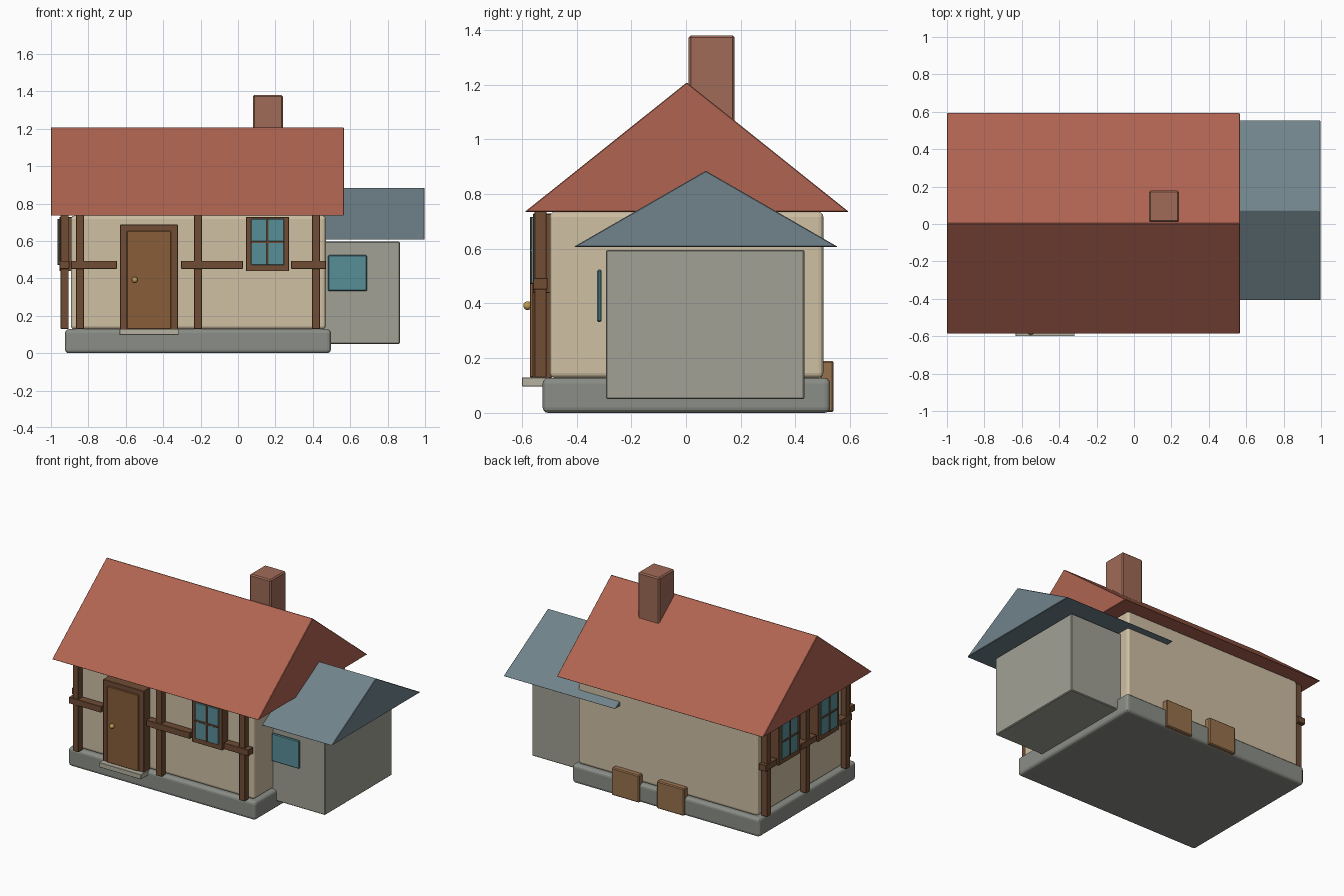
import bpy, bmesh
from mathutils import Vector

if "Cube" in bpy.data.objects:
    bpy.data.objects.remove(bpy.data.objects["Cube"])


def mat(name, rgb):
    m = bpy.data.materials.new(name)
    m.diffuse_color = [(c / 255) ** 2.2 for c in rgb] + [1]
    m.use_nodes = True
    m.node_tree.nodes["Principled BSDF"].inputs["Base Color"].default_value = m.diffuse_color
    return m


PLASTER = mat("plaster", (205, 190, 162))
TIMBER = mat("timber", (112, 78, 56))
DOOR = mat("door_wood", (136, 94, 60))
STONE = mat("stone", (138, 141, 134))
STEP = mat("pale_stone", (180, 176, 160))
ANNEX = mat("annex_plaster", (160, 160, 149))
TILE = mat("red_tile", (174, 100, 82))
SLATE = mat("blue_slate", (112, 130, 138))
BRICK = mat("brick", (158, 106, 88))
GLASS = mat("glass", (88, 140, 150))
BRASS = mat("brass", (190, 155, 85))
HATCH = mat("hatch_wood", (150, 112, 78))


def finish(name, bm, material, bevel=0, segments=1):
    bmesh.ops.recalc_face_normals(bm, faces=bm.faces)
    if bevel:
        bmesh.ops.bevel(bm, geom=bm.edges[:], offset=bevel, segments=segments,
                        profile=0.5, affect='EDGES')
    me = bpy.data.meshes.new(name)
    bm.to_mesh(me)
    bm.free()
    me.materials.append(material)
    ob = bpy.data.objects.new(name, me)
    bpy.context.collection.objects.link(ob)
    return ob


def box(name, x, y, z, material, bevel=0.002, segments=1):
    """Box from (min, max) ranges."""
    bm = bmesh.new()
    bmesh.ops.create_cube(bm, size=1)
    for v in bm.verts:
        v.co = Vector([r[0] if c < 0 else r[1] for r, c in zip((x, y, z), v.co)])
    return finish(name, bm, material, bevel, segments)


def gable_roof(name, x, y, z, material):
    """Solid triangular prism with its ridge along x."""
    bm = bmesh.new()
    profile = [(y[0], z[0]), (y[1], z[0]), ((y[0] + y[1]) / 2, z[1])]
    face = bm.faces.new([bm.verts.new((x[0], a, b)) for a, b in profile])
    ext = bmesh.ops.extrude_face_region(bm, geom=[face], use_keep_orig=True)
    verts = [g for g in ext["geom"] if isinstance(g, bmesh.types.BMVert)]
    bmesh.ops.translate(bm, verts=verts, vec=(x[1] - x[0], 0, 0))
    return finish(name, bm, material, 0.003)


def wall_box(side, name, along, depth, z, material):
    """Box on the front or left wall; depth is measured outward from the wall."""
    if side == "front":
        return box("front_" + name, along, (-0.5 - depth[1], -0.5 - depth[0]), z, material)
    return box("left_" + name, (-0.895 - depth[1], -0.895 - depth[0]), along, z, material)


def window(side, c):
    h = 0.088
    wall_box(side, "window_frame", (c - 0.115, c + 0.115), (-0.01, 0.06), (0.438, 0.728), TIMBER)
    wall_box(side, "window_glass", (c - h, c + h), (0.04, 0.066), (0.472, 0.717), GLASS)
    wall_box(side, "window_mullion", (c - 0.006, c + 0.006), (0.05, 0.071), (0.472, 0.717), TIMBER)
    wall_box(side, "window_crossbar", (c - h, c + h), (0.05, 0.071), (0.588, 0.600), TIMBER)


# Main house body
box("foundation", (-0.925, 0.497), (-0.524, 0.527), (0, 0.128), STONE, 0.02, 3)
box("main_walls", (-0.893, 0.47), (-0.498, 0.502), (0.128, 0.735), PLASTER, 0.018, 3)
gable_roof("main_roof", (-1, 0.566), (-0.589, 0.595), (0.735, 1.208), TILE)
box("chimney", (0.08, 0.24), (0.01, 0.178), (0.98, 1.38), BRICK, 0.008)

# Annex
box("annex_walls", (0.28, 0.866), (-0.293, 0.433), (0.05, 0.596), ANNEX, 0.005)
gable_roof("annex_roof", (0.15, 0.998), (-0.41, 0.555), (0.607, 0.885), SLATE)
box("annex_window", (0.481, 0.69), (-0.325, -0.309), (0.332, 0.524), GLASS, 0.005)

# Timber framing: posts, then rail pieces between the openings
POSTS = {"front": (-0.845, -0.214, 0.417), "left": (0.455, 0.03, -0.405)}
RAILS = {"front": ((-0.893, -0.647), (-0.305, 0.027), (0.283, 0.47)),
         "left": ((0.374, 0.5), (-0.054, 0.114), (-0.44, -0.314))}
WINDOWS = {"front": (0.158,), "left": (0.243, -0.184)}
for side in ("front", "left"):
    for c in POSTS[side]:
        wall_box(side, "post", (c - 0.0215, c + 0.0215), (0.01, 0.054), (0.13, 0.74), TIMBER)
    for span in RAILS[side]:
        wall_box(side, "rail", span, (0.006, 0.06), (0.451, 0.494), TIMBER)
    for c in WINDOWS[side]:
        window(side, c)

# Door, knob and step
box("door_frame", (-0.631, -0.321), (-0.562, -0.49), (0.128, 0.687), TIMBER)
box("door", (-0.595, -0.358), (-0.571, -0.54), (0.13, 0.653), DOOR, 0.003)
box("door_step", (-0.634, -0.317), (-0.6, -0.5), (0.097, 0.13), STEP)
bm = bmesh.new()
bmesh.ops.create_uvsphere(bm, u_segments=16, v_segments=10, radius=0.016)
bmesh.ops.translate(bm, verts=bm.verts, vec=(-0.552, -0.579, 0.392))
for f in bm.faces:
    f.smooth = True
finish("door_knob", bm, BRASS)

# Hatches at the back
for x0 in (-0.02, -0.362):
    box("back_hatch", (x0, x0 + 0.208), (0.49, 0.54), (0.003, 0.19), HATCH, 0.006)
